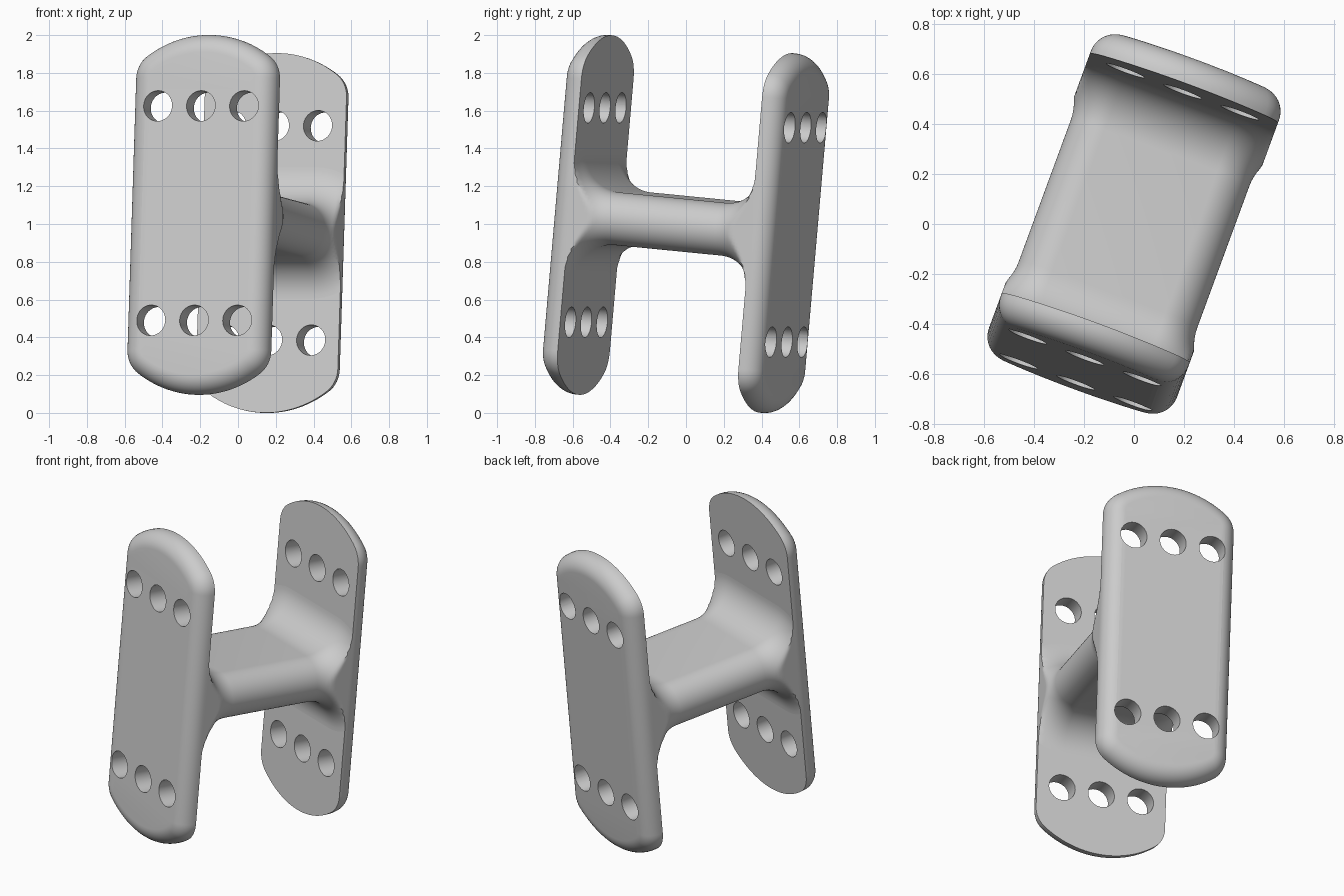
import bpy
import bmesh
from math import sin, cos, pi, sqrt, asin, radians
from mathutils import Matrix

cube = bpy.data.objects.get("Cube")
if cube:
    bpy.data.objects.remove(cube, do_unlink=True)

# Overall sizes
HALF_W, HALF_L = 0.40, 0.956
INNER, OUTER = 0.512, 0.625
EDGE = 0.10
END_R, CORNER_R = 0.57, 0.15
BAR_W, BAR_H, FLARE = 0.38, 0.14, 0.21
HOLE_R, HOLE_GAP, HOLE_Z = 0.081, 0.243, 0.57
TILT = Matrix.Translation((0, 0, 1)) @ Matrix.Rotation(radians(-20.2), 4, 'Z') @ Matrix.Rotation(radians(-5.3), 4, 'X')

grey = bpy.data.materials.new("light_grey")
grey.use_nodes = True
grey.diffuse_color = (0.6, 0.6, 0.6, 1)
grey.node_tree.nodes["Principled BSDF"].inputs["Base Color"].default_value = (0.6, 0.6, 0.6, 1)


def loft(name, rings):
    """Skin a stack of equal-length rings and cap both ends."""
    bm = bmesh.new()
    loops = [[bm.verts.new(p) for p in ring] for ring in rings]
    n = len(loops[0])
    for a, b in zip(loops, loops[1:]):
        for i in range(n):
            j = (i + 1) % n
            bm.faces.new((a[i], a[j], b[j], b[i]))
    bm.faces.new(loops[0])
    bm.faces.new(loops[-1])
    bmesh.ops.recalc_face_normals(bm, faces=bm.faces)
    mesh = bpy.data.meshes.new(name)
    bm.to_mesh(mesh)
    bm.free()
    mesh.materials.append(grey)
    obj = bpy.data.objects.new(name, mesh)
    bpy.context.collection.objects.link(obj)
    return obj


def activate(obj):
    bpy.ops.object.select_all(action='DESELECT')
    obj.select_set(True)
    bpy.context.view_layer.objects.active = obj


def plate_outline(y, inset):
    """Plate outline with bowed ends and rounded corners, moved inwards."""
    end_z = HALF_L - END_R
    cx = HALF_W - CORNER_R
    cz = end_z + sqrt((END_R - CORNER_R) ** 2 - cx ** 2)
    meet = pi / 2 - asin(cx / (END_R - CORNER_R))
    quarter = []
    for i in range(9):
        a = meet * i / 8
        r = CORNER_R - inset
        quarter.append((cx + r * cos(a), cz + r * sin(a)))
    for i in range(1, 13):
        a = meet + (pi / 2 - meet) * i / 12
        r = END_R - inset
        quarter.append((r * cos(a), end_z + r * sin(a)))
    top = quarter + [(-x, z) for x, z in reversed(quarter[:-1])]
    return [(x, y, z) for x, z in top] + [(-x, y, -z) for x, z in top]


def hole_cutters():
    bm = bmesh.new()
    for col in (-1, 0, 1):
        for row in (-1, 1):
            place = Matrix.Translation((col * HOLE_GAP, 0, row * HOLE_Z)) @ Matrix.Rotation(pi / 2, 4, 'X')
            bmesh.ops.create_cone(bm, cap_ends=True, segments=40, radius1=HOLE_R,
                                  radius2=HOLE_R, depth=3, matrix=place)
    mesh = bpy.data.meshes.new("hole_cutter")
    bm.to_mesh(mesh)
    bm.free()
    mesh.materials.append(grey)
    obj = bpy.data.objects.new("hole_cutter", mesh)
    obj.hide_render = True
    bpy.context.collection.objects.link(obj)
    return obj


# Front and back plates: sharp inner rim, rounded outer rim, six holes each
cutter = hole_cutters()
parts = []
for name, side in (("front_plate", -1), ("back_plate", 1)):
    rings = [plate_outline(side * INNER, 0)]
    for i in range(11):
        a = pi / 2 * i / 10
        rings.append(plate_outline(side * (OUTER - EDGE + EDGE * sin(a)), EDGE * (1 - cos(a))))
    plate = loft(name, rings)
    activate(plate)
    cut = plate.modifiers.new("holes", 'BOOLEAN')
    cut.operation = 'DIFFERENCE'
    cut.solver = 'EXACT'
    cut.object = cutter
    bpy.ops.object.modifier_apply(modifier=cut.name)
    parts.append(plate)
bpy.data.objects.remove(cutter, do_unlink=True)


def bar_ring(y, grow):
    """Rounded bar section, trimmed to the plate width."""
    ring = []
    for side in (1, -1):
        for i in range(33):
            a = pi * i / 32 - pi / 2
            x = BAR_W - BAR_H + (BAR_H + grow) * cos(a)
            ring.append((side * min(x, HALF_W), y, side * (BAR_H + grow) * sin(a)))
    return ring


# Connecting bar with flared ends
flare = []
for i in range(17):
    a = pi / 2 * i / 16
    flare.append((INNER - FLARE + FLARE * sin(a), FLARE * (1 - cos(a))))
stations = [(-y, g) for y, g in reversed(flare)] + flare
parts.append(loft("connecting_bar", [bar_ring(y, g) for y, g in stations]))

# Lean and turn the whole piece, smooth the rounded surfaces
for obj in parts:
    activate(obj)
    bpy.ops.object.shade_smooth_by_angle(angle=radians(30))
    obj.matrix_world = TILT
